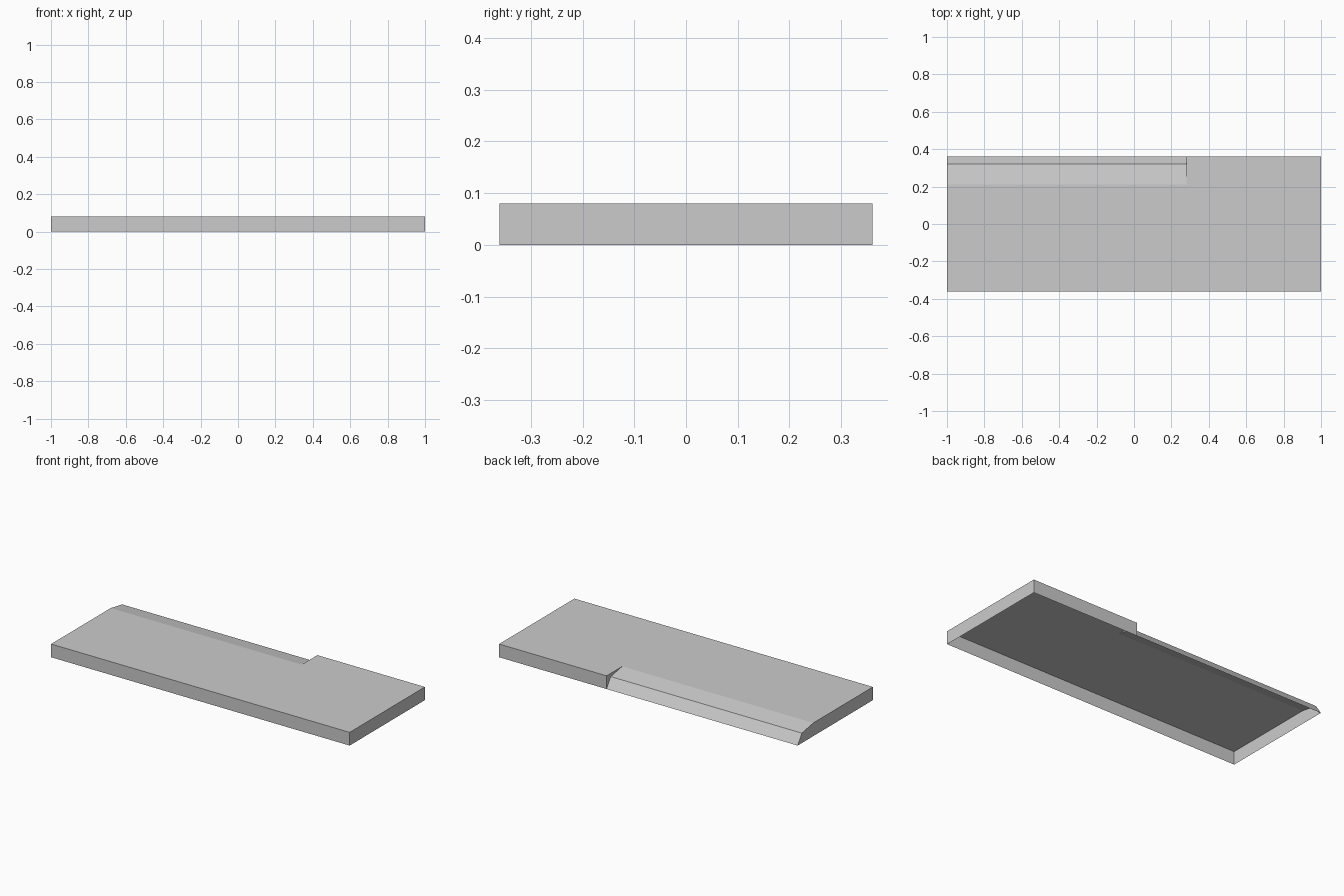
import bpy, bmesh

cube = bpy.data.objects.get("Cube")
if cube:
    bpy.data.objects.remove(cube, do_unlink=True)

# Main dimensions
LENGTH, DEPTH, HEIGHT = 1.0, 0.36, 0.08
STEP_X = 0.28

# One plain grey
grey = bpy.data.materials.new("plain_grey")
grey.use_nodes = True
colour = (0.6, 0.6, 0.6, 1)
grey.diffuse_color = colour
grey.node_tree.nodes["Principled BSDF"].inputs["Base Color"].default_value = colour

# Cross-sections (y, z) from front rim over the top to back rim
front = [(-DEPTH, 0), (-DEPTH, HEIGHT), (0.21, HEIGHT)]
square_section = front + [(DEPTH, HEIGHT), (DEPTH, 0)]
sloped_section = front + [(0.32, 0.06), (DEPTH, 0)]

bm = bmesh.new()


def ring(x, section):
    return [bm.verts.new((x, y, z)) for y, z in section]


def span(x0, x1, section):
    """Open-bottomed shell sweeping a section along x."""
    a, b = ring(x0, section), ring(x1, section)
    for i in range(len(section) - 1):
        bm.faces.new((a[i], b[i], b[i + 1], a[i + 1]))
    return a, b


# Sloped-back stretch, then full-height stretch
right_end, slope_end = span(-LENGTH, STEP_X, sloped_section)
block_start, left_end = span(STEP_X, LENGTH, square_section)

# End walls and the step wall beside the slope
bm.faces.new(right_end)
bm.faces.new(left_end)
bm.faces.new((block_start[2], block_start[3], block_start[4], slope_end[3]))

# Weld, drop flat seams, face outward
bmesh.ops.remove_doubles(bm, verts=bm.verts[:], dist=0.0001)
bmesh.ops.dissolve_limit(bm, angle_limit=0.01, verts=bm.verts[:], edges=bm.edges[:])
bmesh.ops.recalc_face_normals(bm, faces=bm.faces[:])

mesh = bpy.data.meshes.new("slab_shell")
bm.to_mesh(mesh)
bm.free()
mesh.materials.append(grey)
slab = bpy.data.objects.new("slab_shell", mesh)
bpy.context.collection.objects.link(slab)
